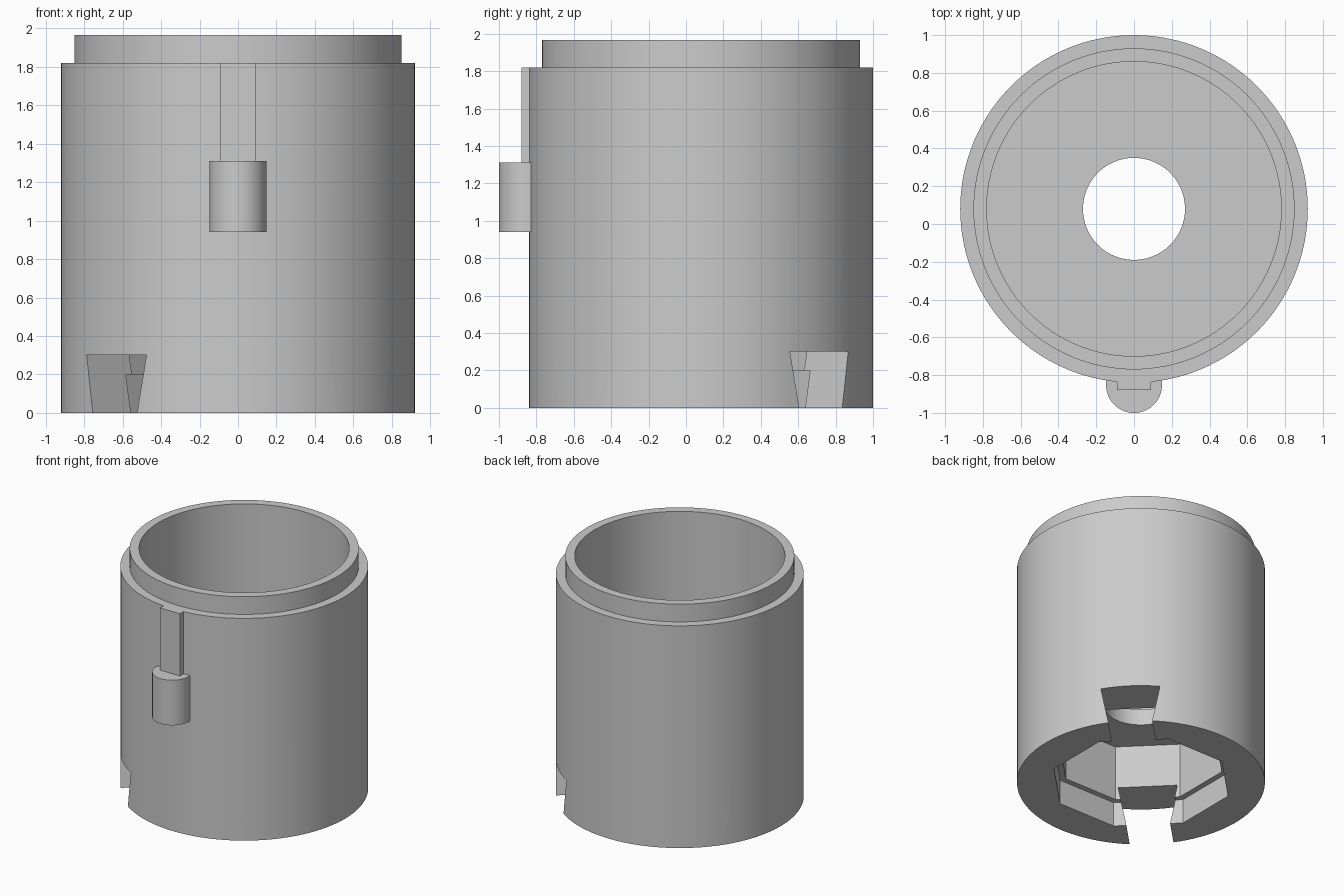
import bpy, bmesh, math
from mathutils import Matrix

AXIS_Y = 0.08      # the cup sits slightly behind centre, the pin makes up the rest

cube = bpy.data.objects.get("Cube")
if cube:
    bpy.data.objects.remove(cube, do_unlink=True)

grey = bpy.data.materials.new("plain grey")
grey.use_nodes = True
grey.diffuse_color = (0.6, 0.6, 0.6, 1)
grey.node_tree.nodes["Principled BSDF"].inputs["Base Color"].default_value = (0.6, 0.6, 0.6, 1)


def add_object(name, bm):
    bmesh.ops.recalc_face_normals(bm, faces=bm.faces)
    mesh = bpy.data.meshes.new(name)
    bm.to_mesh(mesh)
    bm.free()
    mesh.materials.append(grey)
    obj = bpy.data.objects.new(name, mesh)
    bpy.context.collection.objects.link(obj)
    return obj


def lathe(name, profile, segments):
    """Revolve a closed (radius, z) profile around the cup axis."""
    bm = bmesh.new()
    rings = []
    for i in range(segments):
        a = math.tau * i / segments
        rings.append([bm.verts.new((r * math.cos(a), r * math.sin(a) + AXIS_Y, z))
                      for r, z in profile])
    n = len(profile)
    for i in range(segments):
        here, after = rings[i], rings[(i + 1) % segments]
        for j in range(n):
            k = (j + 1) % n
            bm.faces.new((here[j], after[j], after[k], here[k]))
    return add_object(name, bm)


def prism(name, outline, direction, matrix):
    """Extrude a flat outline along a direction, then place it."""
    bm = bmesh.new()
    face = bm.faces.new([bm.verts.new(p) for p in outline])
    new = bmesh.ops.extrude_face_region(bm, geom=[face])["geom"]
    bmesh.ops.translate(bm, vec=direction,
                        verts=[v for v in new if isinstance(v, bmesh.types.BMVert)])
    bm.transform(matrix)
    return add_object(name, bm)


def octagon(name, apothem, bottom, top):
    r = apothem / math.cos(math.pi / 8)
    angles = [math.pi / 8 + i * math.pi / 4 for i in range(8)]
    outline = [(r * math.cos(a), r * math.sin(a), bottom) for a in angles]
    return prism(name, outline, (0, 0, top - bottom), Matrix.Translation((0, AXIS_Y, 0)))


def cut(target, cutter):
    cutter.hide_render = True
    mod = target.modifiers.new("cut", "BOOLEAN")
    mod.operation = "DIFFERENCE"
    mod.solver = "EXACT"
    mod.object = cutter
    bpy.context.view_layer.objects.active = target
    bpy.ops.object.modifier_apply(modifier=mod.name)
    bpy.data.objects.remove(cutter, do_unlink=True)


def smooth(obj):
    bpy.ops.object.select_all(action="DESELECT")
    obj.select_set(True)
    bpy.context.view_layer.objects.active = obj
    bpy.ops.object.shade_smooth_by_angle(angle=math.radians(25))


# Cup wall with collar, inner floor and central hole
body = lathe("cup_body", [(0.27, 0), (0.92, 0), (0.92, 1.82), (0.85, 1.82),
                          (0.85, 1.965), (0.78, 1.965), (0.78, 0.78), (0.27, 0.78)], 128)

# Stepped octagonal socket underneath
cut(body, octagon("socket_cutter", 0.58, -0.1, 0.65))
cut(body, octagon("socket_step_cutter", 0.625, -0.1, 0.2))

# Dovetail slots on both diagonals
for turn in (45, 135):
    outline = [(-1.2, -0.144, -0.1), (-1.2, 0.144, -0.1), (-1.2, 0.22, 0.3), (-1.2, -0.22, 0.3)]
    place = Matrix.Translation((0, AXIS_Y, 0)) @ Matrix.Rotation(math.radians(turn), 4, "Z")
    cut(body, prism("slot_cutter", outline, (2.4, 0, 0), place))
smooth(body)

# Raised rib running up the front to the shoulder
prism("front_rib", [(-0.09, -0.88, 1.31), (0.09, -0.88, 1.31), (0.09, -0.8, 1.31), (-0.09, -0.8, 1.31)],
      (0, 0, 0.51), Matrix())

# Round pin below the rib
pin_outline = [(0.148 * math.cos(math.tau * i / 64), 0.148 * math.sin(math.tau * i / 64), 0)
               for i in range(64)]
smooth(prism("front_pin", pin_outline, (0, 0, 0.37), Matrix.Translation((0, -0.852, 0.94))))
